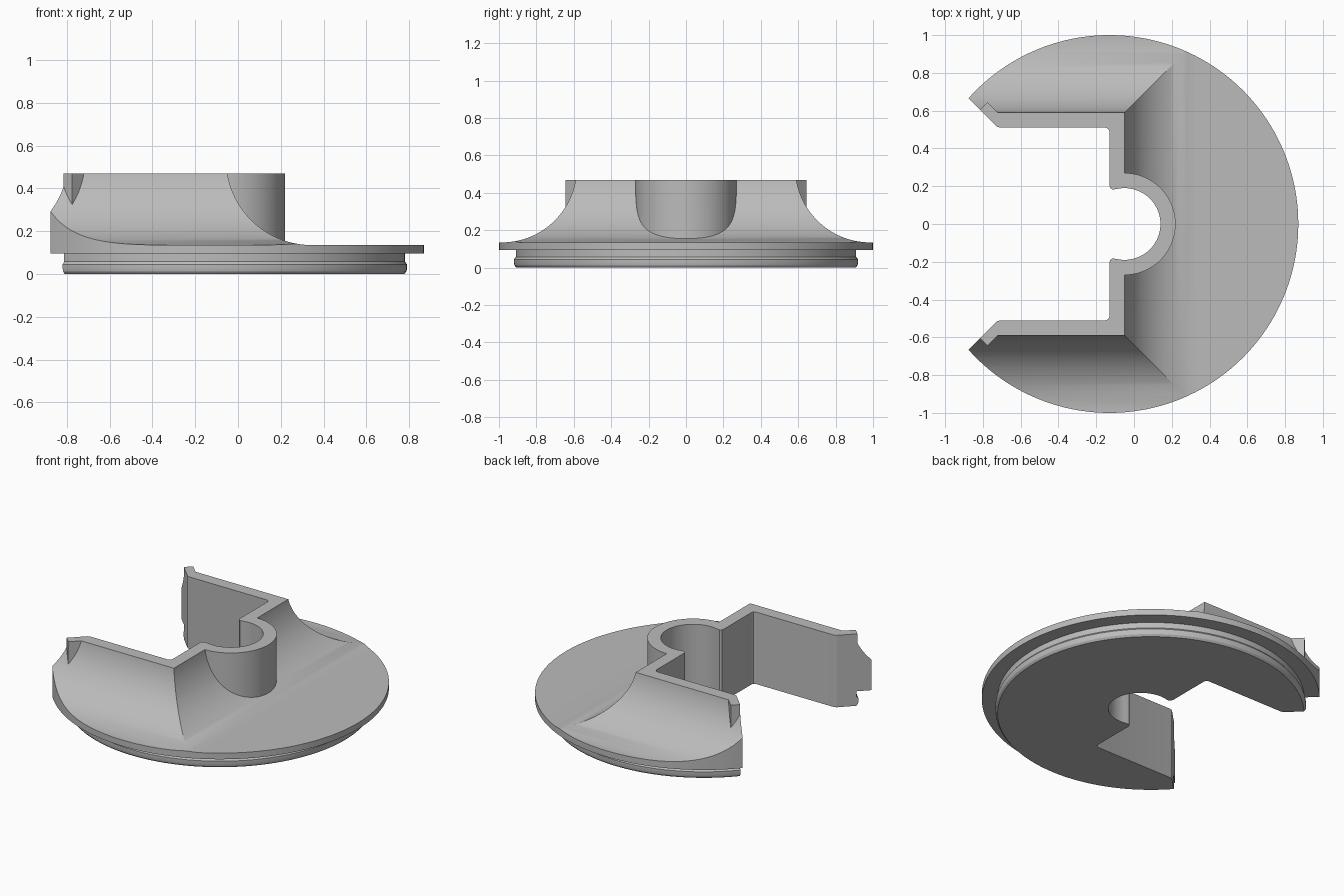
import bpy, bmesh
from math import cos, sin, pi, sqrt, radians
from mathutils import Vector

if "Cube" in bpy.data.objects:
    bpy.data.objects.remove(bpy.data.objects["Cube"], do_unlink=True)

TOP = 0.47            # height of the walls
PLATE = 0.135         # height of the round plate
CX = -0.13            # centre of the plate
BOSS = -0.05          # centre of the round boss, also the wall's outer face
WALL_Y = 0.59         # outer face of the side walls
FILLET = 0.4          # radius of the concave flare
FZ = PLATE + FILLET   # height of the flare's centre

grey = bpy.data.materials.new("plain grey")
grey.use_nodes = True
grey.diffuse_color = (0.5, 0.5, 0.5, 1)
grey.node_tree.nodes["Principled BSDF"].inputs["Base Color"].default_value = (0.5, 0.5, 0.5, 1)


def make(name, bm):
    bmesh.ops.recalc_face_normals(bm, faces=bm.faces)
    mesh = bpy.data.meshes.new(name)
    bm.to_mesh(mesh)
    bm.free()
    mesh.materials.append(grey)
    ob = bpy.data.objects.new(name, mesh)
    bpy.context.collection.objects.link(ob)
    return ob


def prism(name, outline, start, end, place):
    """Extrude a 2D outline; place(a, b, t) gives the 3D point."""
    bm = bmesh.new()
    low = [bm.verts.new(place(a, b, start)) for a, b in outline]
    high = [bm.verts.new(place(a, b, end)) for a, b in outline]
    bm.faces.new(low)
    bm.faces.new(high)
    n = len(outline)
    for i in range(n):
        j = (i + 1) % n
        bm.faces.new((low[i], low[j], high[j], high[i]))
    return make(name, bm)


def upright(a, b, t):
    return (a, b, t)


def along_x(a, b, t):
    return (t, a, b)


def along_y(a, b, t):
    return (a, t, b)


def lathe(name, profile, steps=160):
    bm = bmesh.new()
    rings = [[bm.verts.new((CX + r * cos(2 * pi * k / steps), r * sin(2 * pi * k / steps), z))
              for k in range(steps)] for r, z in profile]
    for lo, hi in zip(rings, rings[1:]):
        for k in range(steps):
            m = (k + 1) % steps
            bm.faces.new((lo[k], lo[m], hi[m], hi[k]))
    bm.faces.new(rings[0])
    bm.faces.new(rings[-1])
    return make(name, bm)


def combine(body, tool, operation):
    mod = body.modifiers.new(operation, "BOOLEAN")
    mod.operation = operation
    mod.solver = "EXACT"
    mod.object = tool
    bpy.context.view_layer.objects.active = body
    bpy.ops.object.modifier_apply(modifier=mod.name)
    bpy.data.objects.remove(tool, do_unlink=True)


def flare(wall, floor, steps=28):
    """Concave arc from the top of a wall out to the plate."""
    pts = []
    centre = wall + sqrt(FILLET ** 2 - (FZ - TOP) ** 2)
    first = pi + 0.03
    for i in range(steps + 1):
        a = first + (1.5 * pi - first) * i / steps
        pts.append((centre + FILLET * cos(a), FZ + FILLET * sin(a)))
    pts[-1] = (centre, floor)
    return pts + [(1.5, floor), (1.5, -0.2)]


# Round body: seal ring, plate rim and stock for the flare
body = lathe("flanged_bracket", [(0.907, 0), (0.917, 0.012), (0.92, 0.025), (0.92, 0.045),
                                 (0.91, 0.058), (0.91, 0.095), (1, 0.095), (1, 0.6)])

# Flared sides, mirrored front to back, and flared inner side
half = flare(WALL_Y, PLATE)
side = half + [(-y, z) for y, z in reversed(half)]
combine(body, prism("side_flare", side, -2, 2, along_x), "INTERSECT")
inner = flare(BOSS, PLATE + 0.0002)
inner += [(-1.5, -0.2), (-1.5, inner[0][1])]
combine(body, prism("inner_flare", inner, -2, 2, along_y), "INTERSECT")

# Round boss
ring = [(BOSS + 0.27 * cos(2 * pi * k / 96), 0.27 * sin(2 * pi * k / 96)) for k in range(96)]
combine(body, prism("boss", ring, 0.05, 0.55, upright), "UNION")

# Slanted lips at the wall ends
lip = [(-0.865, 0.555), (-0.775, 0.645), (-0.69, 0.56), (-0.78, 0.47)]
for s in (1, -1):
    combine(body, prism("lip", [(x, s * y) for x, y in lip], 0.11, 0.55, upright), "UNION")

# Keyhole opening with splayed mouth
mouth = [(-2, 1.79), (-0.735, 0.525), (-0.725, 0.515), (-0.705, 0.51), (-0.15, 0.51),
         (-0.136, 0.504), (-0.13, 0.49), (-0.13, 0.205), (-0.126, 0.191), (-0.115, 0.183)]
arc = [(BOSS + 0.19 * cos(radians(a)), 0.19 * sin(radians(a))) for a in range(104, -105, -4)]
opening = mouth + arc + [(x, -y) for x, y in reversed(mouth)]
combine(body, prism("opening", opening, -0.5, 1, upright), "DIFFERENCE")

# Level top
block = [(-3, -3), (3, -3), (3, 3), (-3, 3)]
combine(body, prism("top_trim", block, TOP, 2, upright), "DIFFERENCE")

body.data.materials.clear()
body.data.materials.append(grey)
for p in body.data.polygons:
    p.material_index = 0

bpy.ops.object.select_all(action="DESELECT")
body.select_set(True)
bpy.context.view_layer.objects.active = body
bpy.ops.object.shade_smooth_by_angle(angle=radians(25))
